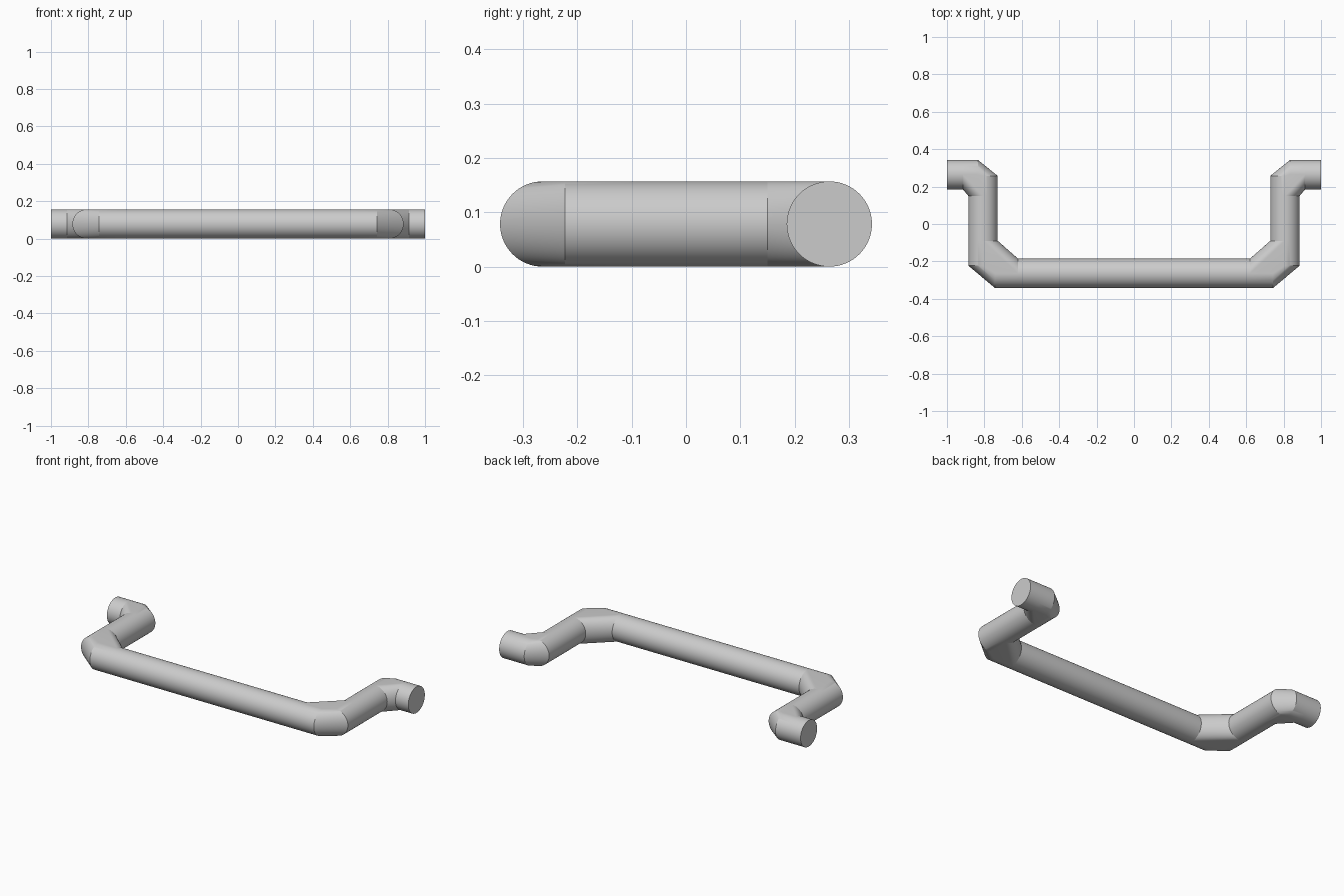
import bpy, bmesh, math
from mathutils import Vector

cube = bpy.data.objects.get("Cube")
if cube:
    bpy.data.objects.remove(cube, do_unlink=True)

R = 0.0785          # tube radius
SEGMENTS = 64
BAR_Y, LEG_X, STUB_Y = -0.264, 0.807, 0.264

grey = bpy.data.materials.new("light grey metal")
grey.use_nodes = True
grey.diffuse_color = (0.6, 0.6, 0.6, 1)
grey.node_tree.nodes["Principled BSDF"].inputs["Base Color"].default_value = (0.6, 0.6, 0.6, 1)


def ring(bm, axis, x, y):
    """Circle of vertices square to the given axis."""
    verts = []
    for i in range(SEGMENTS):
        a = math.tau * i / SEGMENTS
        side, up = R * math.cos(a), R + R * math.sin(a)
        verts.append(bm.verts.new((x, y + side, up) if axis == "x" else (x + side, y, up)))
    return verts


def finish(bm, name):
    bmesh.ops.recalc_face_normals(bm, faces=bm.faces[:])
    mesh = bpy.data.meshes.new(name)
    bm.to_mesh(mesh)
    bm.free()
    mesh.materials.append(grey)
    obj = bpy.data.objects.new(name, mesh)
    bpy.context.collection.objects.link(obj)
    bpy.ops.object.select_all(action="DESELECT")
    obj.select_set(True)
    bpy.context.view_layer.objects.active = obj
    bpy.ops.object.shade_smooth_by_angle(angle=math.radians(20))


def tube(name, axis, start, end):
    bm = bmesh.new()
    a, b = ring(bm, axis, *start), ring(bm, axis, *end)
    for i in range(SEGMENTS):
        j = (i + 1) % SEGMENTS
        bm.faces.new((a[i], a[j], b[j], b[i]))
    bm.faces.new(a)
    bm.faces.new(b)
    finish(bm, name)


def elbow(name, side, xs, y, leg_ys):
    """Chamfered corner: hull around the two tube ends that meet."""
    bm = bmesh.new()
    for x in xs:
        ring(bm, "x", side * x, y)
    for leg_y in leg_ys:
        ring(bm, "y", side * LEG_X, leg_y)
    hull = bmesh.ops.convex_hull(bm, input=bm.verts[:])
    loose = {g for g in hull["geom_interior"] + hull["geom_unused"]
             if isinstance(g, bmesh.types.BMVert)}
    bmesh.ops.delete(bm, geom=list(loose), context="VERTS")
    bmesh.ops.dissolve_limit(bm, angle_limit=math.radians(0.5),
                             verts=bm.verts[:], edges=bm.edges[:])
    finish(bm, name)


# Long front bar
tube("front_bar", "x", (-0.62, BAR_Y), (0.62, BAR_Y))

# Legs, mounting stubs and corners on both sides
for label, s in (("left", 1), ("right", -1)):
    tube(label + "_leg", "y", (s * LEG_X, -0.09), (s * LEG_X, 0.15))
    tube(label + "_mounting_stub", "x", (s * 0.915, STUB_Y), (s, STUB_Y))
    elbow(label + "_front_elbow", s, (0.62, 0.743), BAR_Y, (-0.09, -0.223))
    elbow(label + "_rear_elbow", s, (0.834, 0.915), STUB_Y, (0.15, 0.257))
